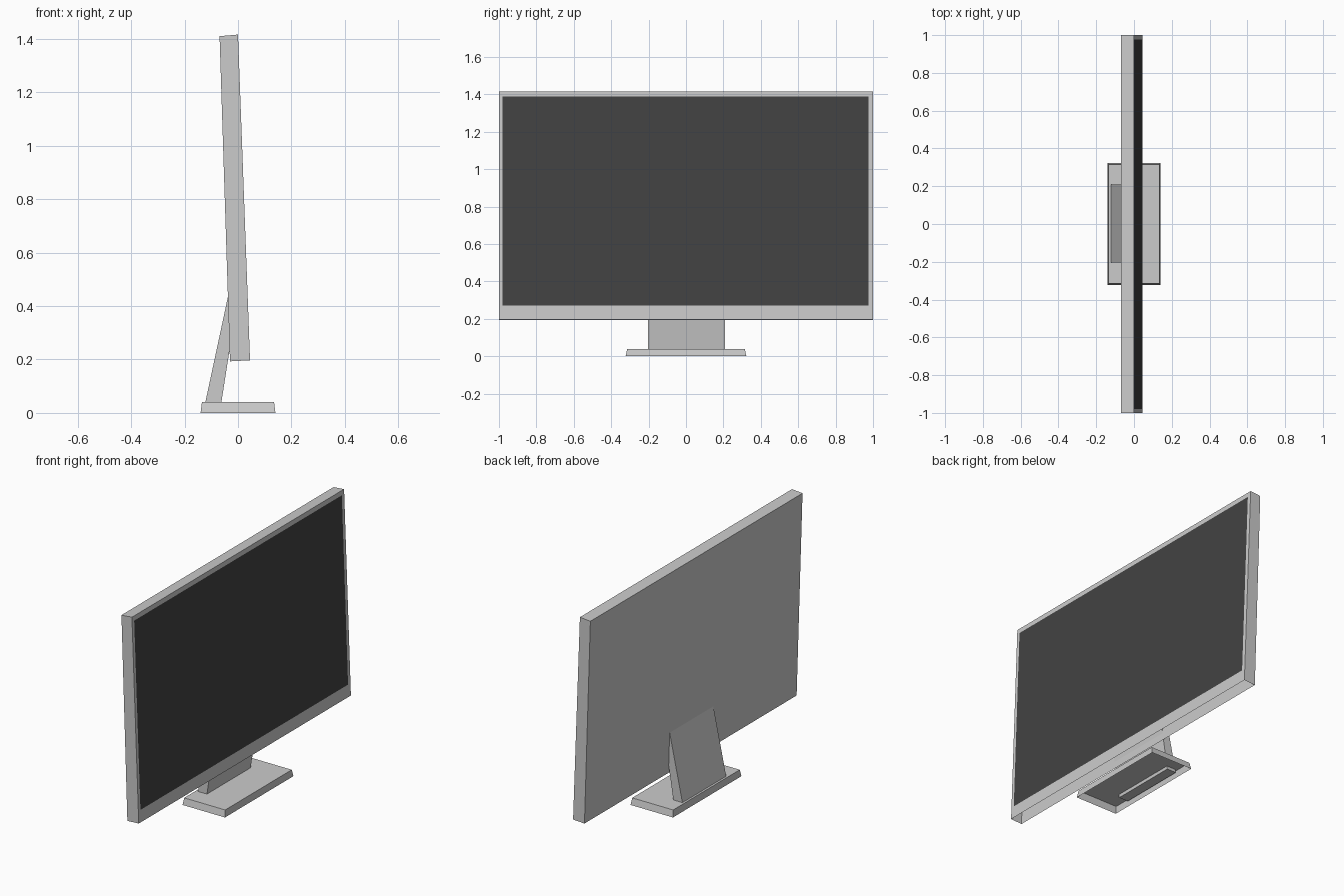
import bpy

if "Cube" in bpy.data.objects:
    bpy.data.objects.remove(bpy.data.objects["Cube"])


def make(name, verts, faces):
    me = bpy.data.meshes.new(name)
    me.from_pydata(verts, [], faces)
    me.update()
    ob = bpy.data.objects.new(name, me)
    bpy.context.collection.objects.link(ob)
    return ob


def front_rect(y0, y1, z0, z1):
    """Rectangle lying on the tilted front plane of the panel."""
    def x(z):
        return 0.045 - 0.045 * (z - 0.197) / (1.416 - 0.197)
    return [(x(z), y, z) for y, z in ((y0, z0), (y1, z0), (y1, z1), (y0, z1))]


# Tilted casing: bezel ring, back, sides and top, open underneath
outer = front_rect(-1, 1, 0.197, 1.416)
inner = front_rect(-0.98, 0.977, 0.27, 1.388)
back = [(-0.03, -1, 0.193), (-0.03, 1, 0.193), (-0.069, 1, 1.41), (-0.069, -1, 1.41)]
faces = [(i, (i + 1) % 4, 4 + (i + 1) % 4, 4 + i) for i in range(4)]
faces += [(8, 11, 10, 9)]
faces += [(i, 8 + i, 8 + (i + 1) % 4, (i + 1) % 4) for i in (1, 2, 3)]
make("screen_casing", outer + inner + back, faces)

# Dark display filling the bezel
display = make("display", inner, [(0, 1, 2, 3)])
dark = bpy.data.materials.new("dark_glass")
dark.diffuse_color = (0.055, 0.055, 0.055, 1)
dark.use_nodes = True
dark.node_tree.nodes["Principled BSDF"].inputs["Base Color"].default_value = dark.diffuse_color
display.data.materials.append(dark)

# Leaning neck: side profile extruded along y, ends slightly inside base and casing
profile = [(-0.126, 0.022), (-0.065, 0.022), (0.0, 0.438), (-0.037, 0.438)]
neck = [(x, y, z) for y in (-0.204, 0.208) for x, z in profile]
faces = [(0, 1, 2, 3), (7, 6, 5, 4)]
faces += [(i, 4 + i, 4 + (i + 1) % 4, (i + 1) % 4) for i in range(4)]
make("neck", neck, faces)

# Base: shallow tapered tray, open underneath
base = [(sx * w, sy * d, z)
        for w, d, z in ((0.14, 0.323, 0.0), (0.135, 0.314, 0.04))
        for sx, sy in ((-1, -1), (1, -1), (1, 1), (-1, 1))]
faces = [(4, 5, 6, 7)]
faces += [(i, (i + 1) % 4, 4 + (i + 1) % 4, 4 + i) for i in range(4)]
make("base", base, faces)
